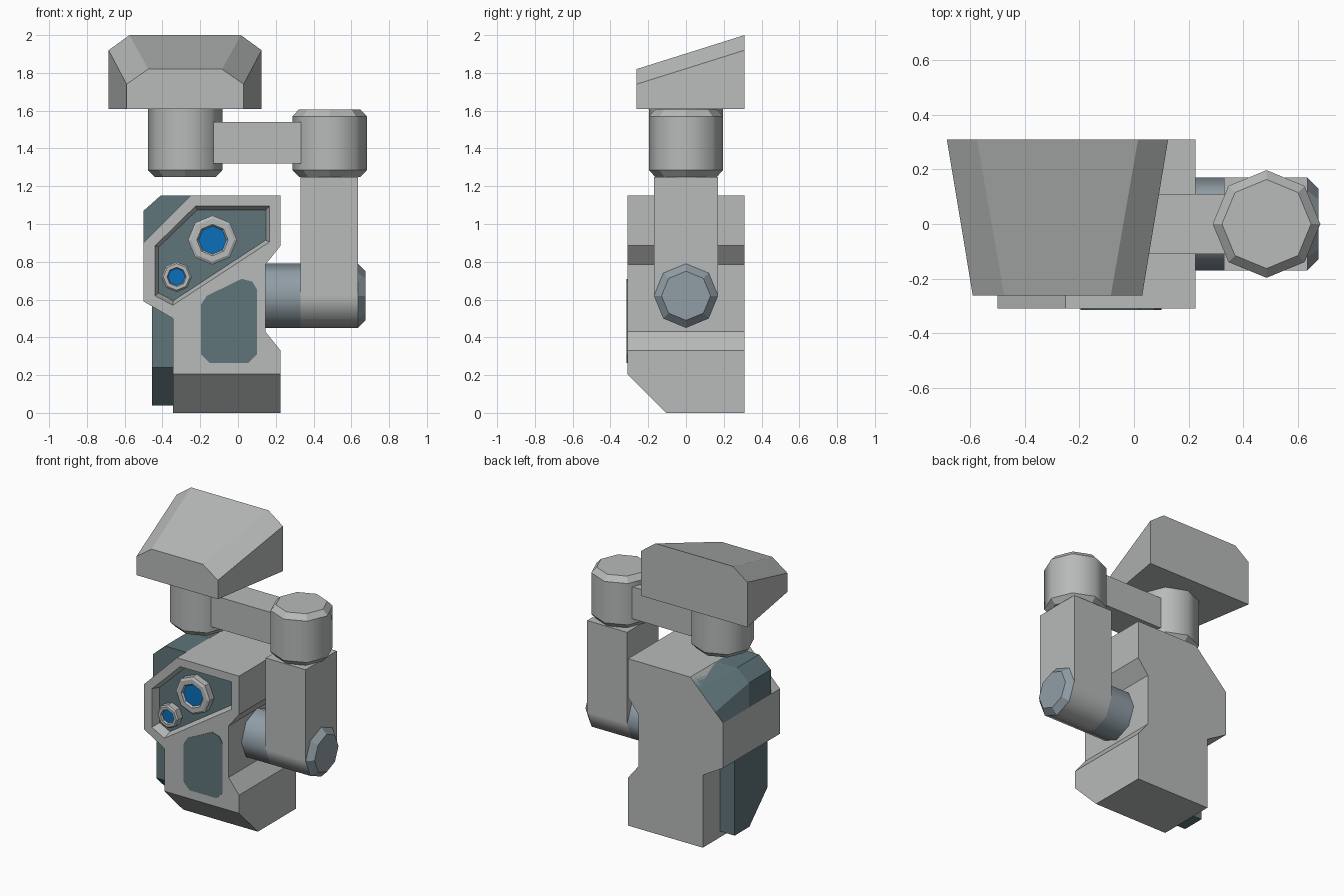
import bpy, bmesh, math
from mathutils import Vector

if "Cube" in bpy.data.objects:
    bpy.data.objects.remove(bpy.data.objects["Cube"])


def material(name, rgb):
    m = bpy.data.materials.new(name)
    m.diffuse_color = (*rgb, 1)
    m.use_nodes = True
    m.node_tree.nodes["Principled BSDF"].inputs["Base Color"].default_value = m.diffuse_color
    return m


GREY = material("light grey", (0.48, 0.49, 0.49))
TEAL = material("dark teal", (0.115, 0.178, 0.195))
SLATE = material("slate grey", (0.28, 0.34, 0.38))
BLUE = material("blue", (0.003, 0.16, 0.50))


def loft(name, rings, mats, smooth=(), end_mat=0, cut=None):
    """Bridge rings of points, cap both ends, optionally slice with a plane."""
    bm = bmesh.new()
    rows = [[bm.verts.new(p) for p in ring] for ring in rings]
    n = len(rows[0])
    bm.faces.new(rows[0])
    bm.faces.new(rows[-1][::-1]).material_index = end_mat
    for k in range(len(rows) - 1):
        a, b = rows[k], rows[k + 1]
        for i in range(n):
            j = (i + 1) % n
            f = bm.faces.new((a[i], a[j], b[j], b[i]))
            f.smooth = k in smooth
    if cut:
        geom = bm.verts[:] + bm.edges[:] + bm.faces[:]
        bmesh.ops.bisect_plane(bm, geom=geom, plane_co=cut,
                               plane_no=Vector((0, -1, -1)).normalized(), clear_outer=True)
        bmesh.ops.holes_fill(bm, edges=[e for e in bm.edges if e.is_boundary], sides=0)
    bmesh.ops.recalc_face_normals(bm, faces=bm.faces[:])
    me = bpy.data.meshes.new(name)
    bm.to_mesh(me)
    bm.free()
    for m in mats:
        me.materials.append(m)
    ob = bpy.data.objects.new(name, me)
    bpy.context.collection.objects.link(ob)
    return ob


def front(pts, y):
    """Place an (x, z) outline at depth y."""
    return [(x, y, z) for x, z in pts]


def box(name, x, y, z, mat, cut=None):
    pts = [(x[0], z[0]), (x[1], z[0]), (x[1], z[1]), (x[0], z[1])]
    return loft(name, [front(pts, y[0]), front(pts, y[1])], [mat], cut=cut)


def turned(name, axis, centre, steps, mats, **kw):
    """Eight-sided turned part; steps are (radius, position along axis)."""
    rings = []
    for r, t in steps:
        ring = []
        for i in range(8):
            a = i * math.pi / 4
            p = [centre[0] + r * math.cos(a), centre[1] + r * math.sin(a)]
            p.insert(axis, t)
            ring.append(p)
        rings.append(ring)
    return loft(name, rings, mats, **kw)


# Main body with sloped lower front
outline = [(-0.345, 0), (0.225, 0), (0.225, 0.33), (0.145, 0.43), (0.145, 0.785),
           (0.225, 0.885), (0.225, 1.15), (-0.25, 1.15), (-0.5, 0.9), (-0.5, 0.59),
           (-0.345, 0.5)]
body = loft("body", [front(outline, -0.31), front(outline, 0.31)], [GREY],
            cut=(0, -0.31, 0.205))

# Recessed window in the body front
rim = [(-0.225, 1.095), (0.167, 1.095), (0.167, 0.905), (-0.345, 0.57), (-0.44, 0.62),
       (-0.44, 0.885)]
floor = [(-0.215, 1.075), (0.147, 1.075), (0.147, 0.915), (-0.342, 0.594), (-0.42, 0.635),
         (-0.42, 0.878)]
wide = [(2 * a - c, 2 * b - d) for (a, b), (c, d) in zip(rim, floor)]
cutter = loft("window_cutter", [front(wide, -0.37), front(floor, -0.25)], [GREY])
cutter.hide_render = True
mod = body.modifiers.new("window", 'BOOLEAN')
mod.operation = 'DIFFERENCE'
mod.solver = 'EXACT'
mod.object = cutter
bpy.context.view_layer.objects.active = body
bpy.ops.object.modifier_apply(modifier=mod.name)
bpy.data.objects.remove(cutter)
loft("window_floor", [front(floor, -0.253), front(floor, -0.246)], [TEAL])

# Round lenses in the window
for name, c, r in (("large_lens", (-0.135, 0.915), 0.13), ("small_lens", (-0.325, 0.72), 0.08)):
    turned(name, 1, c, [(r, -0.248), (r, -0.298), (0.88 * r, -0.307), (0.64 * r, -0.307),
                        (0.57 * r, -0.295)], [GREY, BLUE], end_mat=1)

# Lower front panel
panel = [(-0.195, 0.31), (-0.15, 0.265), (0.055, 0.265), (0.1, 0.31), (0.1, 0.655),
         (0.075, 0.695), (0.02, 0.71), (-0.165, 0.62), (-0.195, 0.575)]
loft("lower_panel", [front(panel, -0.314), front(panel, -0.308)], [TEAL])

# Teal shoulder tapering towards the back, and teal side block
edge = [(-0.25, 1.15), (-0.5, 0.9)]
shoulder = [(-0.25, 1.15), (-0.41, 1.15), (-0.5, 1.07), (-0.5, 0.9)]
taper = [(-0.25, 1.15), (-0.31, 1.09), (-0.44, 0.96), (-0.5, 0.9)]
loft("shoulder", [front(shoulder, -0.21), front(shoulder, 0.03), front(taper, 0.31)], [TEAL])
box("side_block", (-0.455, -0.3), (-0.24, 0.12), (0.04, 0.58), TEAL, cut=(0, -0.24, 0.24))

# Elbow axle: slate shaft, grey hub, slate end cap
elbow = (0, 0.62)
turned("elbow_shaft", 0, elbow, [(0.17, 0.1), (0.17, 0.33)], [SLATE], smooth=(0,))
turned("elbow_hub", 0, elbow, [(0.17, 0.33), (0.17, 0.635)], [GREY], smooth=(0,))
turned("elbow_cap", 0, elbow, [(0.17, 0.635), (0.13, 0.675)], [SLATE])

# Arms and upper joints
box("upright_arm", (0.33, 0.635), (-0.17, 0.17), (0.62, 1.25), GREY)
box("cross_arm", (-0.28, 0.485), (-0.11, 0.11), (1.32, 1.54), GREY)
for name, x in (("head_joint", -0.28), ("arm_joint", 0.485)):
    turned(name, 2, (x, 0), [(0.163, 1.25), (0.197, 1.285), (0.197, 1.57), (0.163, 1.606)]
           if x > 0 else [(0.163, 1.25), (0.197, 1.285), (0.197, 1.63)],
           [GREY], smooth=(1,))

# Wedge-shaped head
head_front = [(-0.59, 1.61), (0.03, 1.61), (0.03, 1.74), (-0.085, 1.82), (-0.475, 1.82),
              (-0.59, 1.74)]
head_back = [(-0.685, 1.61), (0.125, 1.61), (0.125, 1.92), (0.015, 2.0), (-0.575, 2.0),
             (-0.685, 1.92)]
loft("head", [front(head_front, -0.262), front(head_back, 0.31)], [GREY])
